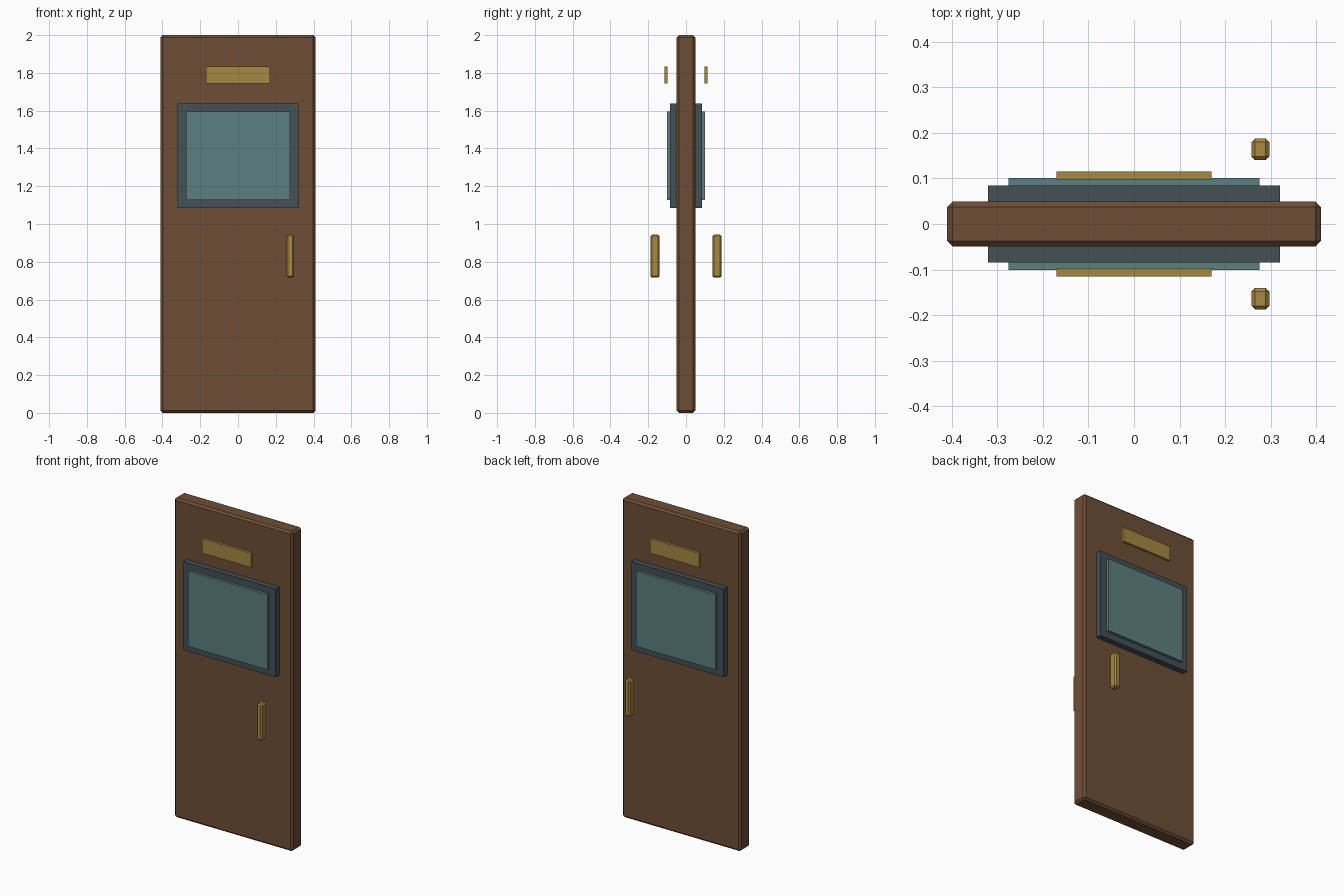
import bpy

if "Cube" in bpy.data.objects:
    bpy.data.objects.remove(bpy.data.objects["Cube"])


def material(name, rgb):
    mat = bpy.data.materials.new(name)
    mat.diffuse_color = (*rgb, 1)
    mat.use_nodes = True
    mat.node_tree.nodes["Principled BSDF"].inputs["Base Color"].default_value = mat.diffuse_color
    return mat


wood = material("wood", (0.156, 0.076, 0.037))
slate = material("slate", (0.056, 0.080, 0.093))
glass = material("glass", (0.107, 0.216, 0.216))
brass = material("brass", (0.390, 0.246, 0.054))


def box(name, x, y, z, mat, bevel=0):
    """Box spanning the (min, max) ranges, with an optional flat chamfer."""
    spans = (x, y, z)
    bpy.ops.mesh.primitive_cube_add(size=1, location=[(a + b) / 2 for a, b in spans])
    ob = bpy.context.object
    ob.name = name
    ob.scale = [b - a for a, b in spans]
    bpy.ops.object.transform_apply(location=False, rotation=False, scale=True)
    ob.data.materials.append(mat)
    if bevel:
        mod = ob.modifiers.new("chamfer", 'BEVEL')
        mod.width = bevel
        mod.segments = 1
    return ob


# Door slab
box("door_slab", (-0.41, 0.41), (-0.049, 0.049), (0, 2), wood, 0.012)

# Fittings repeated on the front and back faces
for side, s in (("front", -1), ("back", 1)):
    def depth(near, far):
        return tuple(sorted((s * near, s * far)))

    box(f"window_frame_{side}", (-0.32, 0.32), depth(0.045, 0.0845), (1.085, 1.638), slate)
    box(f"window_pane_{side}", (-0.275, 0.275), depth(0.083, 0.1015), (1.126, 1.596), glass)
    box(f"sign_plate_{side}", (-0.17, 0.17), depth(0.098, 0.115), (1.743, 1.833), brass)
    box(f"handle_{side}", (0.258, 0.297), depth(0.14, 0.188), (0.716, 0.944), brass, 0.008)
